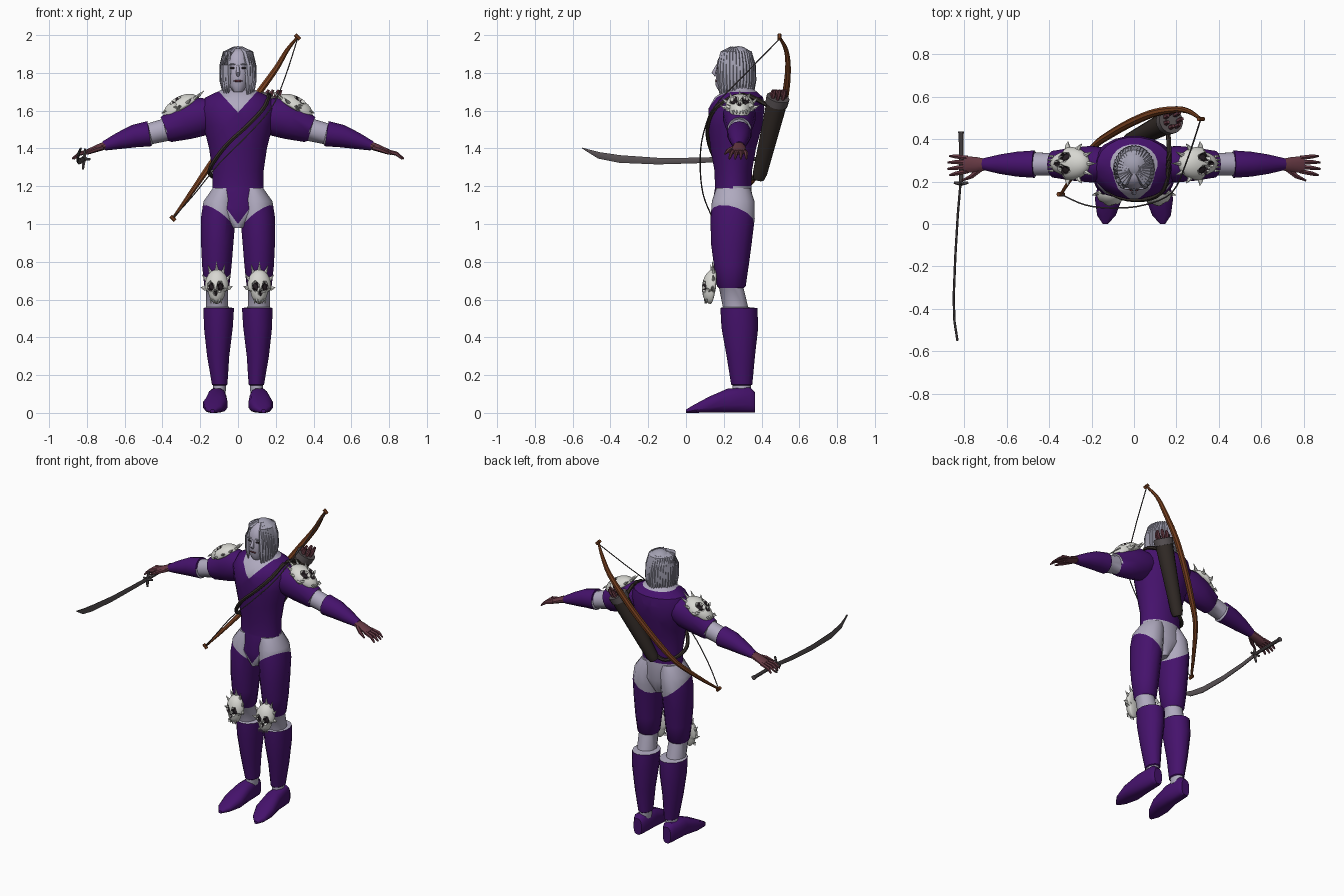
import bpy, bmesh, math, random
from mathutils import Vector, Matrix

random.seed(4)
if "Cube" in bpy.data.objects:
    bpy.data.objects.remove(bpy.data.objects["Cube"], do_unlink=True)


def material(name, r, g, b):
    mat = bpy.data.materials.new(name)
    mat.use_nodes = True
    mat.diffuse_color = (r, g, b, 1)
    shader = next(n for n in mat.node_tree.nodes if n.type == "BSDF_PRINCIPLED")
    shader.inputs["Base Color"].default_value = (r, g, b, 1)
    shader.inputs["Roughness"].default_value = 0.8
    return mat


purple = material("purple cloth", .06, .006, .15)
skin = material("pale skin", .43, .40, .52)
hair = material("silver hair", .36, .35, .44)
bone = material("bone", .68, .68, .64)
glove = material("mauve glove", .13, .04, .055)
wood = material("bow wood", .2, .055, .015)
leather = material("dark leather", .035, .026, .022)
steel = material("dull steel", .1, .085, .09)
dark = material("socket dark", .02, .014, .018)


def loft(bm, rings, ref=(0, 1, 0), axis=None, sides=12, power=1.0):
    """Skin rings of (centre, radius across, radius along ref), closed by caps."""
    centres = [Vector(r[0]) for r in rings]
    loops = []
    for i, (_, a, b) in enumerate(rings):
        before, after = centres[max(i - 1, 0)], centres[min(i + 1, len(rings) - 1)]
        t = Vector(axis) if axis else (after - before).normalized()
        u = Vector(ref).cross(t).normalized()
        v = t.cross(u)
        loop = []
        for k in range(sides):
            ang = math.tau * (k + .5) / sides
            c, s = math.cos(ang), math.sin(ang)
            c, s = (math.copysign(abs(q) ** power, q) for q in (c, s))
            loop.append(bm.verts.new(centres[i] + u * c * a + v * s * b))
        loops.append(loop)
    for low, high in zip(loops, loops[1:]):
        for k in range(sides):
            n = (k + 1) % sides
            bm.faces.new((low[k], low[n], high[n], high[k]))
    bm.faces.new(loops[0])
    bm.faces.new(loops[-1])


def tube(bm, points, radii, ref=(0, 1, 0), sides=6):
    loft(bm, [(p, r, r) for p, r in zip(points, radii)], ref, sides=sides)


def curve(points, steps=4):
    """Smooth path through the points."""
    p = [Vector(q) for q in points]
    p = [2 * p[0] - p[1]] + p + [2 * p[-1] - p[-2]]
    out = []
    for a, b, c, d in zip(p, p[1:], p[2:], p[3:]):
        for k in range(steps):
            t = k / steps
            out.append(.5 * (2 * b + (c - a) * t + (2 * a - 5 * b + 4 * c - d) * t * t
                             + (3 * b - a - 3 * c + d) * t ** 3))
    return out + [p[-2]]


def cut(bm, point, normal):
    bmesh.ops.bisect_plane(bm, geom=bm.verts[:] + bm.edges[:] + bm.faces[:],
                           plane_co=point, plane_no=normal)


def finish(name, bm, mats, rule=None, angle=40):
    bmesh.ops.recalc_face_normals(bm, faces=bm.faces[:])
    if rule:
        for f in bm.faces:
            f.material_index = int(rule(f.calc_center_median()))
    mesh = bpy.data.meshes.new(name)
    bm.to_mesh(mesh)
    bm.free()
    for m in mats:
        mesh.materials.append(m)
    ob = bpy.data.objects.new(name, mesh)
    bpy.context.collection.objects.link(ob)
    bpy.ops.object.select_all(action="DESELECT")
    ob.select_set(True)
    bpy.context.view_layer.objects.active = ob
    bpy.ops.object.shade_smooth_by_angle(angle=math.radians(angle))
    return ob


# Torso with a V neck and a V-shaped lower hem
bm = bmesh.new()
body = [(.98, .235, .03, .08), (1.08, .245, .14, .11), (1.19, .25, .137, .098), (1.28, .25, .137, .1),
        (1.4, .25, .155, .122), (1.52, .26, .185, .145), (1.61, .267, .2, .15),
        (1.67, .28, .175, .13), (1.71, .285, .09, .08), (1.76, .26, .055, .055)]
loft(bm, [((0, y, z), a, b) for z, y, a, b in body], axis=(0, 0, 1), sides=20)
cut(bm, (0, 0, 1.2), (0, 0, 1))
cut(bm, (0, 0, 1.7), (0, 0, 1))
cut(bm, (0, .25, 0), (0, 1, 0))
for s in (1, -1):
    cut(bm, (0, 0, 1.59), (-1.1 * s, 0, 1))
    cut(bm, (0, 0, 1), (-1.35 * s, 0, 1))


def bare(c):
    if c.y < .25:
        return c.z > min(1.7, 1.59 + 1.1 * abs(c.x)) or c.z < min(1.2, 1 + 1.35 * abs(c.x))
    return c.z > 1.7 or c.z < 1.2


finish("torso", bm, [purple, skin], bare)

# Head, nose and facial features
bm = bmesh.new()
skull = [(1.7, .2, .025, .025), (1.735, .215, .05, .058), (1.8, .235, .067, .077),
         (1.86, .25, .073, .085), (1.91, .255, .058, .068), (1.93, .255, .03, .035)]
loft(bm, [((0, y, z), a, b) for z, y, a, b in skull], axis=(0, 0, 1), sides=18)
tube(bm, [(0, .165, 1.84), (0, .148, 1.8), (0, .16, 1.785)], [.006, .013, .008])
finish("head", bm, [skin], angle=60)


def blob(name, mat, centre, size):
    bm = bmesh.new()
    bmesh.ops.create_uvsphere(bm, u_segments=16, v_segments=10, radius=1,
                              matrix=Matrix.Translation(centre) @ Matrix.Diagonal((*size, 1)))
    return finish(name, bm, [mat], angle=60)


for s, side in ((1, "left"), (-1, "right")):
    blob(side + "_eye", dark, (.029 * s, .168, 1.826), (.014, .006, .006))
    blob(side + "_brow", hair, (.03 * s, .167, 1.845), (.018, .006, .004))
blob("mouth", glove, (0, .162, 1.757), (.024, .008, .006))

# Hair cap and hanging strands
blob("hair_cap", hair, (0, .277, 1.85), (.086, .085, .092))
bm = bmesh.new()
strands = 28
for i in range(strands):
    phi = math.radians(38 + 284 * i / (strands - 1))
    end = random.uniform(1.66, 1.71)
    path = [(k * .085 * math.sin(phi), .258 - k * .1 * math.cos(phi), z)
            for k, z in ((.25, 1.932), (.8, 1.905), (.97, 1.84), (1, 1.76), (.95, end))]
    tube(bm, path, [.008, .015, .016, .015, .003], ref=(.3, .2, .9))
finish("hair_strands", bm, [hair], angle=50)


# Skull plate: domed face, sunken sockets, crown spikes and side horns
def skull_plate(name, centre, up, out, size):
    up, out = Vector(up).normalized(), Vector(out).normalized()
    across = up.cross(out)
    frame = Matrix((across, up, out)).transposed().to_4x4()
    bm = bmesh.new()
    bmesh.ops.create_icosphere(bm, subdivisions=4, radius=1)
    for v in bm.verts:
        x, y, z = v.co
        hole = min(math.hypot(abs(x) - .4, y + .05), math.hypot(x, y + .42) + .1)
        if z < 0:
            v.co.z *= .3
        elif hole < .25:
            v.co.z -= .3
        if y < -.2:
            v.co.x *= .75
    for k in range(7):
        a = math.radians(-5 + 190 * k / 6)
        d = Vector((math.cos(a), math.sin(a), .15))
        tube(bm, [d * .8, d * 1.1, d * 1.35 + Vector((0, .1, .1))], [.2, .11, .01], ref=(0, 0, 1))
    for k in range(5):
        x = .22 * (k - 2)
        tube(bm, [(x, -.75, .5), (x, -1, .45)], [.1, .04], ref=(0, 0, 1))
    sockets = lambda c: c.z > 0 and min(math.hypot(abs(c.x) - .4, c.y + .05),
                                        math.hypot(c.x, c.y + .42) + .1) < .24
    for f in bm.faces:
        f.material_index = int(sockets(f.calc_center_median()))
    bm.transform(Matrix.Translation(centre) @ frame @ Matrix.Diagonal((*size, 1)))
    finish(name, bm, [bone, dark], angle=35)


# Limbs, built once for each side
leg = [(1.19, .07, .25, .065, .09), (1.12, .095, .25, .09, .113), (1.03, .105, .247, .094, .117),
       (.9, .11, .24, .088, .108), (.78, .112, .24, .08, .092), (.67, .112, .24, .068, .076),
       (.66, .112, .24, .06, .065), (.56, .11, .262, .06, .067), (.555, .102, .28, .083, .098),
       (.45, .104, .285, .078, .097), (.3, .105, .29, .06, .075), (.15, .097, .295, .042, .056),
       (.145, .097, .295, .035, .048), (.1, .1, .295, .035, .048)]
arm = [(.14, 1.585, .08, .08), (.2, 1.57, .088, .105), (.28, 1.545, .08, .1), (.38, 1.5, .064, .072),
       (.385, 1.498, .054, .06), (.465, 1.478, .056, .056), (.47, 1.478, .066, .067),
       (.55, 1.465, .06, .06), (.63, 1.44, .047, .044), (.71, 1.413, .028, .025)]
shoe = [(.365, .11, .03, .055), (.34, .11, .046, .068), (.22, .112, .052, .065), (.12, .12, .066, .043),
        (.04, .13, .045, .021), (0, .135, .012, .009)]
for s, side in ((1, "left"), (-1, "right")):
    bm = bmesh.new()
    loft(bm, [((x * s, y, z), a, b) for z, x, y, a, b in leg], axis=(0, 0, 1), sides=14)
    slope = Vector((-.7 * s, .3, 1))
    cut(bm, (0, .15, .99), slope)
    finish(side + "_leg", bm, [purple, skin], lambda c: (c - Vector((0, .15, .99))).dot(slope) > 0
           or .557 < c.z < .665 or c.z < .1475)

    bm = bmesh.new()
    loft(bm, [((x * s, y, h), a, h) for y, x, a, h in shoe], ref=(0, 0, 1), axis=(0, 1, 0), power=.75)
    finish(side + "_shoe", bm, [purple])

    bm = bmesh.new()
    loft(bm, [((x * s, .282, z), a, b) for x, z, a, b in arm], ref=(0, 0, 1), sides=14)
    finish(side + "_arm", bm, [purple, skin], lambda c: .382 < abs(c.x) < .468)

    bm = bmesh.new()
    loft(bm, [((x * s, .28, z), a, b) for x, z, a, b in
              ((.69, 1.42, .026, .022), (.74, 1.403, .036, .02), (.8, 1.38, .042, .014))], ref=(0, 0, 1))
    for k in range(4):
        d = k - 1.5
        reach = .882 - .009 * abs(d)
        tube(bm, [(.785 * s, .28 + .021 * d, 1.385), (.84 * s, .278 + .027 * d, 1.372),
                  (reach * s, .275 + .03 * d, 1.345)], [.012, .011, .005], ref=(0, 0, 1))
    tube(bm, [(.72 * s, .262, 1.405), (.765 * s, .225, 1.39), (.81 * s, .205, 1.37)],
         [.015, .012, .005], ref=(0, 0, 1))
    finish(side + "_glove", bm, [glove])

    skull_plate(side + "_knee_skull", (.112 * s, .14, .668), (0, .12, 1), (.15 * s, -1, .12), (.064, .092, .055))
    skull_plate(side + "_shoulder_skull", (.3 * s, .285, 1.615), (-.85 * s, 0, .5), (.5 * s, 0, .85), (.078, .105, .06))

# Bow with its string passing in front of the chest
bm = bmesh.new()
path = curve([(.315, .495, 1.99), (.26, .53, 1.92), (.2, .54, 1.82), (.1, .525, 1.68), (0, .485, 1.53),
              (-.1, .43, 1.38), (-.19, .365, 1.25), (-.28, .24, 1.12), (-.345, .14, 1.03)])
n = len(path) - 1
tube(bm, path, [.007 + .013 * math.sin(math.pi * i / n) for i in range(n + 1)], sides=8)
for tip in (path[0], path[-1]):
    tube(bm, [tip + Vector((-.012, 0, .012)), tip + Vector((.012, 0, -.012))], [.011, .011], sides=8)
finish("bow", bm, [wood])
bm = bmesh.new()
path = curve([(.315, .495, 1.98), (.25, .3, 1.78), (.18, .15, 1.62), (.05, .09, 1.47),
              (-.1, .075, 1.32), (-.23, .09, 1.16), (-.345, .14, 1.03)])
tube(bm, path, [.0035] * len(path))
finish("bow_string", bm, [steel])

# Quiver, rim, arrows and chest strap
top, base = Vector((.17, .485, 1.66)), Vector((-.03, .385, 1.24))
along = (top - base).normalized()
bm = bmesh.new()
tube(bm, [base, base + along * .03, top], [.03, .038, .056], sides=14)
finish("quiver", bm, [leather])
bm = bmesh.new()
tube(bm, [top - along * .03, top + along * .012], [.06, .062], sides=14)
finish("quiver_rim", bm, [steel])
bm = bmesh.new()
for k in range(7):
    spot = top + Vector((.035 * math.cos(k * .9), .035 * math.sin(k * .9), 0))
    tube(bm, [spot - along * .03, spot + along * .03, spot + along * .055], [.005, .013, .008])
finish("arrows", bm, [glove])
bm = bmesh.new()
path = curve([(.16, .45, 1.62), (.165, .3, 1.685), (.14, .165, 1.62), (.06, .118, 1.53), (-.06, .125, 1.42),
              (-.14, .18, 1.31), (-.145, .27, 1.26), (-.09, .35, 1.24), (-.03, .38, 1.27)])
tube(bm, path, [.012] * len(path))
finish("quiver_strap", bm, [leather])

# Curved sword in the right hand
bm = bmesh.new()
tube(bm, [(-.815, .435, 1.345), (-.815, .42, 1.345), (-.815, .19, 1.345)], [.016, .012, .011], ref=(0, 0, 1), sides=8)
for dx, dz in ((.034, 0), (.006, .055)):
    tube(bm, [(-.815 - dx, .195, 1.343 - dz), (-.815, .19, 1.343), (-.815 + dx, .195, 1.343 + dz)],
         [.006, .011, .006])
finish("sword_hilt", bm, [steel])
bm = bmesh.new()
blade = [(-.817, .2, 1.343, .014), (-.83, .05, 1.336, .016), (-.842, -.15, 1.333, .019),
         (-.85, -.35, 1.344, .022), (-.846, -.46, 1.363, .019), (-.832, -.55, 1.402, .002)]
loft(bm, [((x, y, z), .006, h) for x, y, z, h in blade], ref=(0, 0, 1), sides=8)
finish("sword_blade", bm, [steel])
